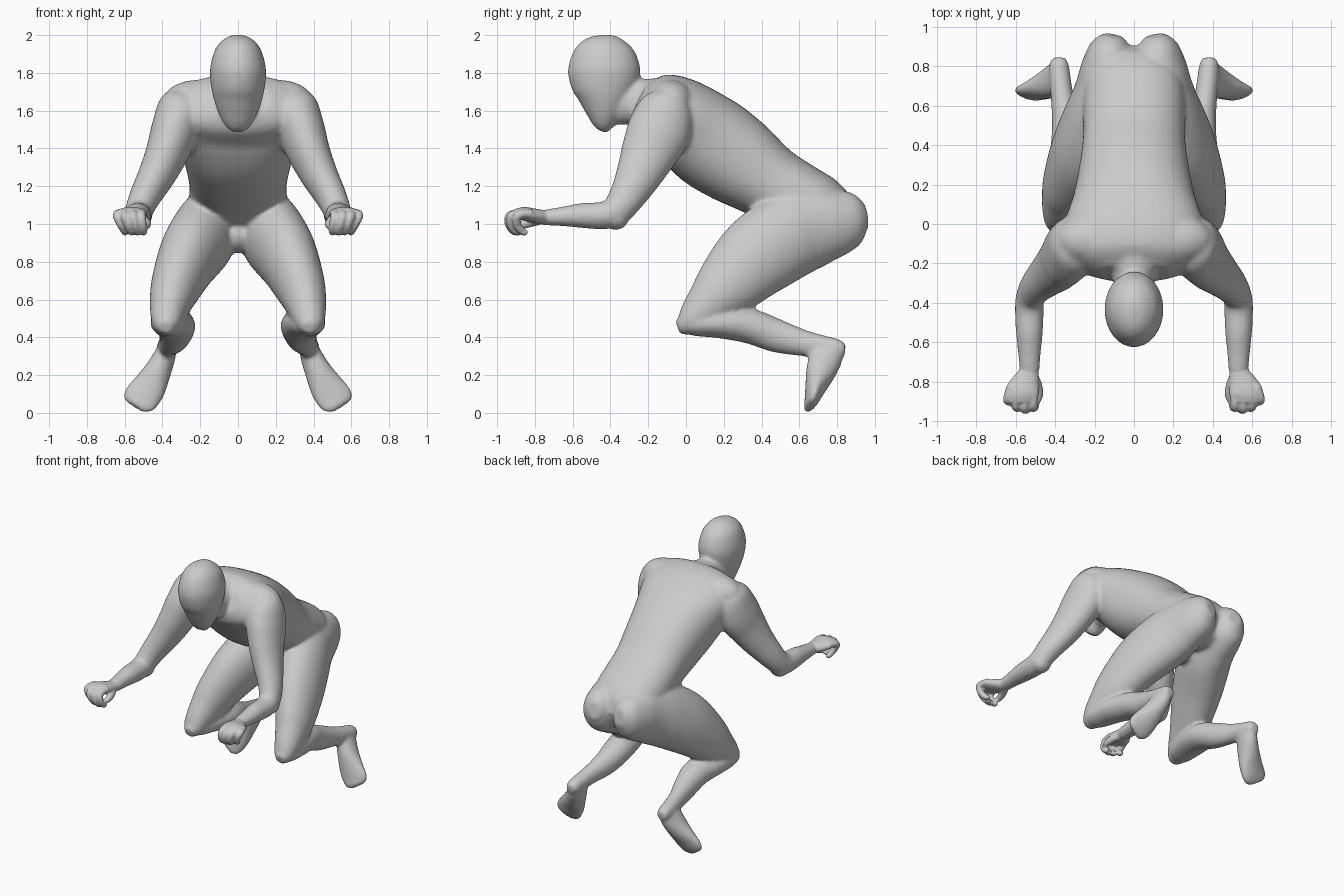
import bpy, bmesh
from mathutils import Vector, Matrix


def spline(p0, p1, p2, p3, t):
    return [0.5 * (2 * b + (c - a) * t + (2 * a - 5 * b + 4 * c - d) * t * t
                   + (3 * b - a - 3 * c + d) * t ** 3)
            for a, b, c, d in zip(p0, p1, p2, p3)]


def tube(bm, rings, side=1, seg=40, steps=6, power=1.0):
    """Loft through rings (x, y, z, half width, half depth), side=-1 mirrors in x."""
    r = [rings[0]] + list(rings) + [rings[-1]]
    pts = [spline(*r[i:i + 4], k / steps) for i in range(len(rings) - 1) for k in range(steps)]
    pts.append(list(rings[-1]))
    loops = []
    circle = [Matrix.Rotation(6.2831853 * k / seg, 2) @ Vector((1, 0)) for k in range(seg)]
    for c in circle:  # power below 1 gives a boxier section
        c.x = abs(c.x) ** power * (1 if c.x > 0 else -1)
        c.y = abs(c.y) ** power * (1 if c.y > 0 else -1)
    for i, p in enumerate(pts):
        t = Vector(pts[min(i + 1, len(pts) - 1)][:3]) - Vector(pts[max(i - 1, 0)][:3])
        t.normalize()
        u = (Vector((1, 0, 0)) - t * t.x).normalized()
        v = t.cross(u)
        loop = []
        for c in circle:
            q = Vector(p[:3]) + u * c.x * max(p[3], 0.004) + v * c.y * max(p[4], 0.004)
            loop.append(bm.verts.new((q.x * side, q.y, q.z)))
        loops.append(loop)
    for a, b in zip(loops, loops[1:]):
        for k in range(seg):
            n = (k + 1) % seg
            bm.faces.new((a[k], a[n], b[n], b[k]))
    bm.faces.new(loops[0])
    bm.faces.new(loops[-1])


def ball(bm, pos, size):
    bmesh.ops.create_uvsphere(bm, u_segments=32, v_segments=20, radius=1,
                              matrix=Matrix.LocRotScale(Vector(pos), None, Vector(size)))


def finish(name, bm, voxel, smooth):
    """Fuse all overlapping parts into one smooth skin."""
    bmesh.ops.recalc_face_normals(bm, faces=bm.faces)
    me = bpy.data.meshes.new(name)
    bm.to_mesh(me)
    bm.free()
    ob = bpy.data.objects.new(name, me)
    bpy.context.collection.objects.link(ob)
    m = ob.modifiers.new("fuse", 'REMESH')
    m.mode = 'VOXEL'
    m.voxel_size = voxel
    m.use_smooth_shade = True
    s = ob.modifiers.new("soften", 'SMOOTH')
    s.factor = 0.5
    s.iterations = smooth
    return ob


body = bmesh.new()

# head
tube(body, [(0, -.43, 2.002, .015, .02), (0, -.43, 1.985, .065, .085),
            (0, -.432, 1.93, .118, .152), (0, -.433, 1.83, .147, .19),
            (0, -.432, 1.74, .144, .18), (0, -.43, 1.66, .128, .143),
            (0, -.435, 1.58, .10, .098), (0, -.445, 1.52, .066, .055),
            (0, -.455, 1.495, .035, .03)])
# neck
tube(body, [(0, -.10, 1.67, .16, .10), (0, -.21, 1.655, .118, .114),
            (0, -.34, 1.635, .10, .112), (0, -.42, 1.62, .08, .09)])
# torso
tube(body, [(0, -.25, 1.66, .18, .10), (0, -.19, 1.63, .33, .17),
            (0, -.05, 1.57, .36, .215), (0, .12, 1.44, .31, .25),
            (0, .28, 1.33, .278, .238), (0, .44, 1.22, .258, .203),
            (0, .58, 1.13, .258, .20), (0, .70, 1.06, .25, .195),
            (0, .81, 1.0, .19, .15), (0, .88, .97, .08, .07)], power=.88)
# groin
ball(body, (0, .54, .945), (.11, .12, .10))

for s in (1, -1):
    # sloping shoulder top
    ball(body, (.21 * s, -.08, 1.645), (.19, .125, .118))
    # arm
    tube(body, [(.25, -.08, 1.69, .06, .06), (.285, -.10, 1.62, .13, .14),
                (.332, -.14, 1.50, .127, .168), (.375, -.195, 1.38, .113, .15),
                (.43, -.25, 1.26, .098, .122), (.49, -.31, 1.15, .083, .097),
                (.525, -.37, 1.07, .073, .082), (.53, -.44, 1.045, .073, .073),
                (.53, -.55, 1.045, .068, .066), (.53, -.65, 1.04, .058, .052),
                (.53, -.74, 1.035, .05, .042), (.54, -.78, 1.035, .045, .035)], s)
    # elbow
    ball(body, (.525 * s, -.37, 1.037), (.07, .068, .068))
    # buttock and thigh
    tube(body, [(.105, .955, 1.045, .05, .06), (.115, .90, 1.035, .105, .135),
                (.13, .80, 1.01, .135, .18), (.15, .68, .985, .15, .213),
                (.185, .54, .935, .17, .228), (.26, .375, .825, .16, .218),
                (.33, .215, .67, .132, .173), (.36, .12, .575, .108, .128),
                (.375, .05, .51, .088, .098), (.38, -.005, .47, .067, .063),
                (.38, -.045, .455, .035, .035)], s)
    # shin and heel
    tube(body, [(.375, 0, .475, .055, .05), (.375, .05, .472, .085, .065),
                (.355, .18, .475, .105, .08), (.328, .34, .458, .102, .092),
                (.335, .48, .408, .082, .088), (.36, .62, .37, .06, .07),
                (.375, .74, .347, .054, .059), (.38, .805, .335, .05, .054),
                (.38, .842, .33, .033, .035)], s)
    # foot
    tube(body, [(.375, .755, .375, .045, .05), (.385, .745, .31, .057, .087),
                (.425, .715, .22, .072, .08), (.475, .685, .13, .093, .054),
                (.522, .665, .068, .096, .035), (.548, .65, .035, .066, .022)], s)
finish("body", body, 0.012, 7)

# hands with curled fingers
for s, side in ((1, "left"), (-1, "right")):
    hand = bmesh.new()
    tube(hand, [(.53, -.72, 1.035, .046, .038), (.535, -.76, 1.037, .054, .038),
                (.552, -.81, 1.045, .074, .038), (.568, -.86, 1.055, .086, .035),
                (.568, -.905, 1.053, .072, .026)], s)
    for i, reach in enumerate((0, .01, 0, -.032)):
        x, y, r = .512 + .043 * i, -reach, .023
        lean = .006 + .005 * i
        tube(hand, [(x - lean, y - .85, 1.058, r, r), (x, y - .92, 1.046, r, r),
                    (x - lean, y - .927, 1.0, r, r), (x - 2 * lean, y - .90, .962, .021, .021),
                    (x - 2 * lean, y - .872, .952, .013, .013)], s, 14)
    # thumb
    tube(hand, [(.515, -.77, 1.025, .03, .028), (.49, -.82, 1.01, .026, .026),
                (.483, -.87, .995, .022, .022), (.495, -.91, .985, .014, .014)], s, 14)
    finish(side + "_hand", hand, 0.007, 3)
